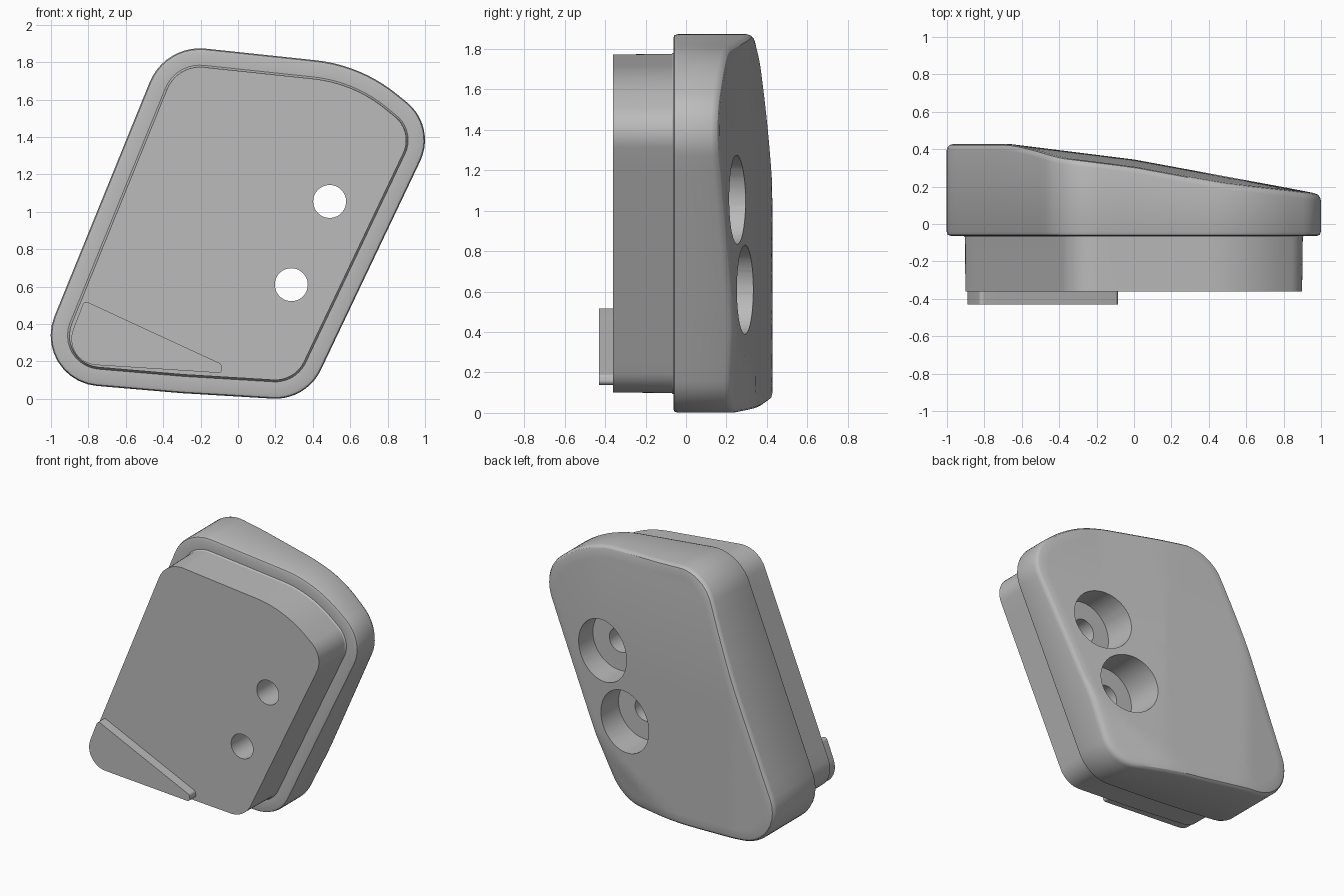
import bpy
import bmesh
import math
from mathutils import Vector, Matrix

old = bpy.data.objects.get("Cube")
if old:
    bpy.data.objects.remove(old)

grey = bpy.data.materials.new("plain grey")
grey.use_nodes = True
COLOUR = (0.5, 0.5, 0.5, 1)
grey.diffuse_color = COLOUR
grey.node_tree.nodes["Principled BSDF"].inputs["Base Color"].default_value = COLOUR


def rounded_outline(corners, arc_steps=10, spacing=0.1):
    """Fillet each (x, z, radius) corner; return (point, outward normal) pairs."""
    arcs = []
    for i, (x, z, r) in enumerate(corners):
        p = Vector((x, z))
        u = (Vector(corners[i - 1][:2]) - p).normalized()
        v = (Vector(corners[(i + 1) % len(corners)][:2]) - p).normalized()
        half = u.angle(v) / 2
        t = r / math.tan(half)
        c = p + (u + v).normalized() * r / math.sin(half)
        a, b = (p + u * t - c) / r, (p + v * t - c) / r
        arc = []
        for k in range(arc_steps + 1):
            n = a.slerp(b, k / arc_steps)
            arc.append((c + n * r, n))
        arcs.append(arc)
    outline = []
    for i, arc in enumerate(arcs):
        outline += arc
        start, n = arc[-1]
        end = arcs[(i + 1) % len(arcs)][0][0]
        cuts = int((end - start).length / spacing)
        outline += [(start.lerp(end, k / (cuts + 1)), n) for k in range(1, cuts + 1)]
    return outline


def finish(obj):
    bpy.ops.object.select_all(action='DESELECT')
    obj.select_set(True)
    bpy.context.view_layer.objects.active = obj
    for m in list(obj.modifiers):
        bpy.ops.object.modifier_apply(modifier=m.name)
    bpy.ops.object.shade_smooth_by_angle(angle=math.radians(30))


def loft(name, rings):
    """Skin a list of closed point rings and cap both ends."""
    bm = bmesh.new()
    loops = [[bm.verts.new(p) for p in ring] for ring in rings]
    for a, b in zip(loops, loops[1:]):
        for i in range(len(a)):
            j = (i + 1) % len(a)
            bm.faces.new((a[i], a[j], b[j], b[i]))
    bm.faces.new(loops[0])
    bm.faces.new(loops[-1])
    bmesh.ops.recalc_face_normals(bm, faces=bm.faces)
    mesh = bpy.data.meshes.new(name)
    bm.to_mesh(mesh)
    bm.free()
    mesh.materials.append(grey)
    obj = bpy.data.objects.new(name, mesh)
    bpy.context.collection.objects.link(obj)
    return obj


def back_y(x, z):
    """Sloping, gently faceted back surface."""
    y = min(0.345 - 0.185 * x, 0.345 - 0.125 * x, 0.427)
    top = min(max((z - 1.0) / 0.8, 0), 1)
    y -= 0.038 * top ** 2 * min(1, max(0, (1.1 - x) / 0.6))
    fold = (x + 0.2) * 0.5 - z * 0.87
    return y - 0.22 * max(0, fold)


# Main body: stepped front plug, wide rim and shaped back in one skin
outline = rounded_outline([
    (-1.12, 0.10, 0.27), (-0.39, 1.895, 0.29), (0.66, 1.784, 0.83),
    (1.062, 1.455, 0.26), (0.365, -0.01, 0.27), (-0.3, 0.03, 0.5)])


def flat_ring(inset, y):
    pts = [p - n * inset for p, n in outline]
    return [(p.x, y, p.y) for p in pts]


def back_ring(inset, drop, scale=1):
    mid = Vector((0, 0.95))
    pts = [mid + (p - n * inset - mid) * scale for p, n in outline]
    return [(p.x, back_y(p.x, p.y) - drop, p.y) for p in pts]


rings = [flat_ring(0.1, -0.36), flat_ring(0.1, -0.30), flat_ring(0.097, -0.07),
         flat_ring(0.09, -0.06), flat_ring(0.02, -0.063),
         flat_ring(0.006, -0.058), flat_ring(0, -0.04)]
rings += [back_ring(0, 0.035), back_ring(0.004, 0.018),
          back_ring(0.015, 0.005), back_ring(0.035, 0)]
rings += [back_ring(0.035, 0, 1 - k / 20) for k in range(1, 20)]
body = loft("body", rings)


# Two counterbored screw holes
def cutter(x, z, radius, y0, y1):
    bm = bmesh.new()
    place = Matrix.Translation((x, (y0 + y1) / 2, z)) @ Matrix.Rotation(math.pi / 2, 4, 'X')
    bmesh.ops.create_cone(bm, cap_ends=True, segments=48, radius1=radius,
                          radius2=radius, depth=y1 - y0, matrix=place)
    mesh = bpy.data.meshes.new("hole_cutter")
    bm.to_mesh(mesh)
    bm.free()
    obj = bpy.data.objects.new("hole_cutter", mesh)
    obj.hide_render = True
    bpy.context.collection.objects.link(obj)
    return obj


cutters = []
for x, z in ((0.49, 1.055), (0.285, 0.61)):
    cutters.append(cutter(x, z, 0.088, -0.6, 0.2))
    cutters.append(cutter(x, z, 0.22, 0.05, 0.7))
for c in cutters:
    mod = body.modifiers.new("hole", 'BOOLEAN')
    mod.operation = 'DIFFERENCE'
    mod.solver = 'EXACT'
    mod.object = c
finish(body)
for c in cutters:
    bpy.data.objects.remove(c)

# Raised wedge tab on the front
tab_outline = rounded_outline([
    (-0.95, 0.193, 0.14), (-0.822, 0.525, 0.022),
    (-0.09, 0.187, 0.02), (-0.08, 0.137, 0.02)])
tab = loft("wedge_tab", [[(p.x, y, p.y) for p, n in tab_outline] for y in (-0.43, -0.35)])
finish(tab)
